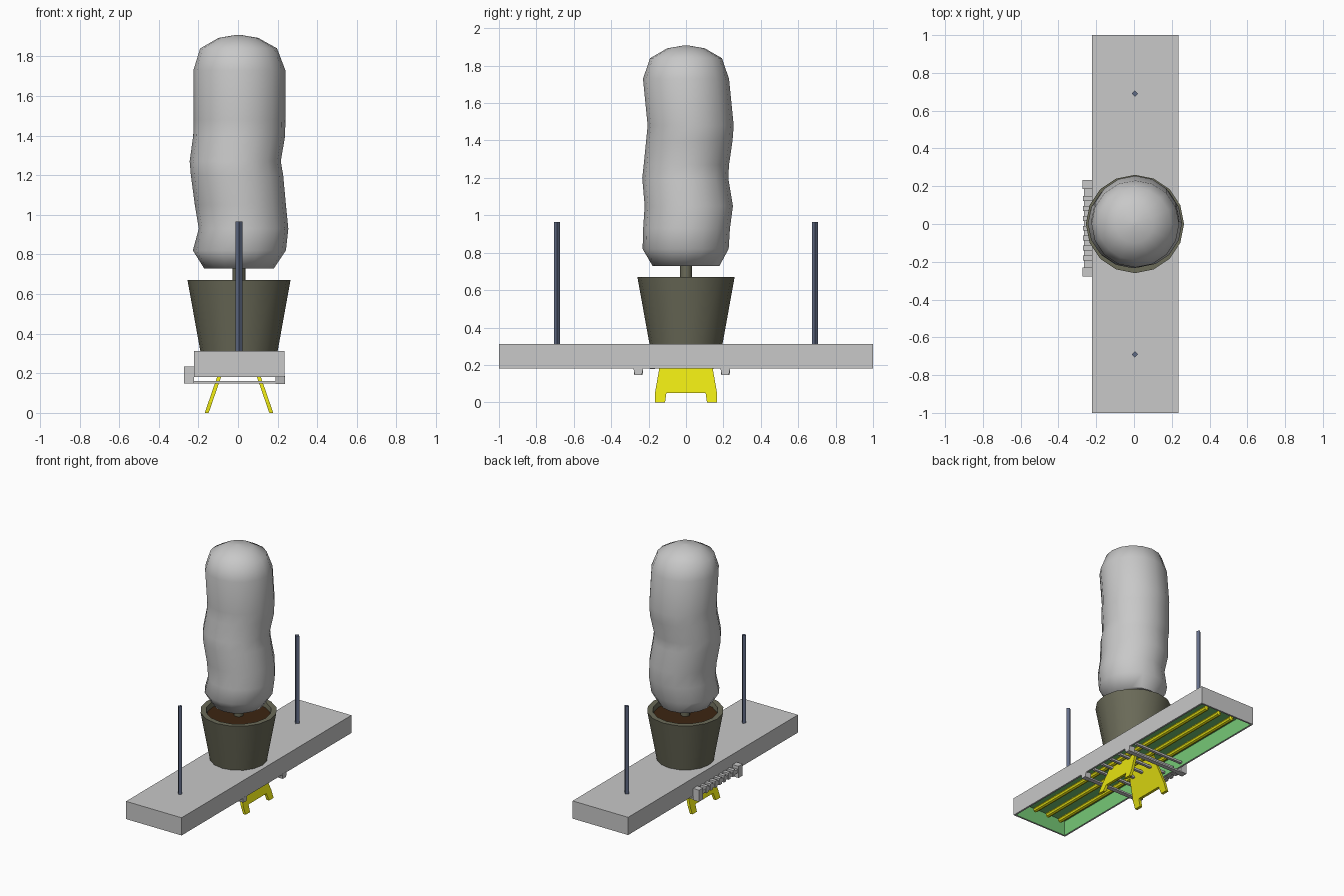
import bpy, bmesh, math

if "Cube" in bpy.data.objects:
    bpy.data.objects.remove(bpy.data.objects["Cube"])

CX = 0.005  # shared centre line of the model


def mat(name, r, g, b):
    m = bpy.data.materials.new(name)
    m.diffuse_color = (r, g, b, 1)
    m.use_nodes = True
    m.node_tree.nodes["Principled BSDF"].inputs["Base Color"].default_value = m.diffuse_color
    return m


GREY = mat("pale grey", .58, .58, .58)
YELLOW = mat("yellow", .80, .77, .006)
GREEN = mat("green", .18, .58, .18)
POT = mat("olive grey", .145, .145, .098)
SOIL = mat("dark brown", .045, .018, .006)
BLUE = mat("slate blue", .12, .15, .24)


def finish(name, bm, *mats, smooth=None):
    bmesh.ops.recalc_face_normals(bm, faces=bm.faces)
    me = bpy.data.meshes.new(name)
    bm.to_mesh(me)
    bm.free()
    ob = bpy.data.objects.new(name, me)
    bpy.context.collection.objects.link(ob)
    for m in mats:
        me.materials.append(m)
    if smooth:
        bpy.ops.object.select_all(action='DESELECT')
        ob.select_set(True)
        bpy.context.view_layer.objects.active = ob
        bpy.ops.object.shade_smooth_by_angle(angle=math.radians(smooth))
    return ob


def add_box(bm, x0, x1, y0, y1, z0, z1):
    vs = bmesh.ops.create_cube(bm, size=1)['verts']
    for v in vs:
        v.co = ((x0 + x1) / 2 + v.co.x * (x1 - x0),
                (y0 + y1) / 2 + v.co.y * (y1 - y0),
                (z0 + z1) / 2 + v.co.z * (z1 - z0))
    return vs


def box(name, m, *b):
    bm = bmesh.new()
    add_box(bm, *b)
    return finish(name, bm, m)


def loft(name, m, rings, n, smooth=None, turn=0.0):
    """Skin circular rings (cx, cy, z, rx, ry) and cap both ends."""
    bm = bmesh.new()
    loops = []
    for cx, cy, z, rx, ry in rings:
        loops.append([bm.verts.new((cx + rx * math.cos(math.tau * i / n + turn),
                                    cy + ry * math.sin(math.tau * i / n + turn), z))
                      for i in range(n)])
    for a, b in zip(loops, loops[1:]):
        for i in range(n):
            j = (i + 1) % n
            bm.faces.new((a[i], a[j], b[j], b[i]))
    bm.faces.new(loops[0])
    bm.faces.new(loops[-1])
    return finish(name, bm, m, smooth=smooth)


# hollow slab with green lining, open underneath
bm = bmesh.new()
add_box(bm, -.223, .235, -1, 1, .18, .312)
bm.normal_update()
under = min(bm.faces, key=lambda f: f.calc_center_median().z)
bmesh.ops.inset_region(bm, faces=[under], thickness=.018)
res = bmesh.ops.extrude_face_region(bm, geom=[under])
for v in res['geom']:
    if isinstance(v, bmesh.types.BMVert):
        v.co.z += .11
if under.is_valid:
    bm.faces.remove(under)
for f in bm.faces:
    if all(abs(v.co.x - CX) < .22 and abs(v.co.y) < .99 for v in f.verts):
        f.material_index = 1
finish("slab", bm, GREY, GREEN)

# three yellow tubes under the slab
for k in (-1, 0, 1):
    ob = loft("tube", YELLOW, [(0, 0, z, r, r) for z, r in
              ((-.92, .008), (-.91, .018), (.91, .018), (.92, .008))], 8, smooth=40)
    ob.rotation_euler.x = math.pi / 2
    ob.location = (CX + .11 * k, 0, .225)

# splayed notched leg plates
profile = [(-.165, 0), (-.112, 0), (-.105, .05), (.105, .05), (.112, 0), (.165, 0),
           (.165, .055), (.143, .18), (.125, .27), (-.125, .27), (-.143, .18), (-.165, .055)]
for side in (-1, 1):
    bm = bmesh.new()
    faces = []
    for t in (-.01, .01):
        faces.append([bm.verts.new((CX + side * (.163 - .345 * z + t), y, z))
                      for y, z in profile])
    for loop in faces:
        bm.faces.new(loop)
    for i in range(len(profile)):
        j = (i + 1) % len(profile)
        bm.faces.new((faces[0][i], faces[0][j], faces[1][j], faces[1][i]))
    finish("leg", bm, YELLOW)

# under-frame: two cross bars with tapered end blocks
for y in (-.255, .21):
    box("cross_bar", GREY, -.23, .225, y - .016, y + .016, .148, .160)
    bm = bmesh.new()
    for v in add_box(bm, .19, .236, y - .027, y + .027, .147, .185):
        if v.co.z < .16:
            v.co.y += .008 * (1 if v.co.y < y else -1)
    finish("end_block", bm, GREY)
    box("rail_end", GREY, -.272, -.222, y - .024, y + .024, .148, .235)

# thin slats between the bars
for i in range(6):
    y = -.19 + .09 * i
    box("slat", GREY, -.2, .2, y - .01, y + .01, .19, .205)

# toothed rail on the left side
box("rail", GREY, -.265, -.222, -.235, .19, .185, .212)
for i in range(7):
    y = -.18 + i * .0525
    box("tooth", GREY, -.27, -.222, y - .013, y + .013, .178, .228)

# posts
for y in (-.69, .69):
    loft("post", BLUE, [(CX, y, z, .017, .017) for z in (.30, .965)], 4)

# pot with hollow rim, soil and stem
loft("pot", POT, [(CX, 0, z, r, r) for z, r in
     ((.311, .195), (.67, .26), (.67, .222), (.60, .21))], 16, smooth=30)
loft("soil", SOIL, [(CX, 0, z, r, r) for z, r in ((.60, .20), (.635, .216))], 16)
loft("stem", POT, [(CX, 0, z, .033, .033) for z in (.62, .78)], 8, smooth=50)

# lumpy column bush
loft("bush", GREY, [
    (.005, 0, .728, .175, .178),
    (.007, -.002, .82, .235, .230),
    (.028, .003, .93, .226, .232),
    (.012, .015, 1.05, .230, .236),
    (-.005, -.004, 1.20, .233, .230),
    (-.014, .002, 1.27, .230, .228),
    (.006, .018, 1.40, .232, .231),
    (.007, .025, 1.48, .232, .230),
    (.007, 0, 1.73, .232, .230),
    (.003, 0, 1.84, .194, .192),
    (.002, 0, 1.893, .10, .10),
    (.002, 0, 1.908, .012, .012)], 16, smooth=60)
